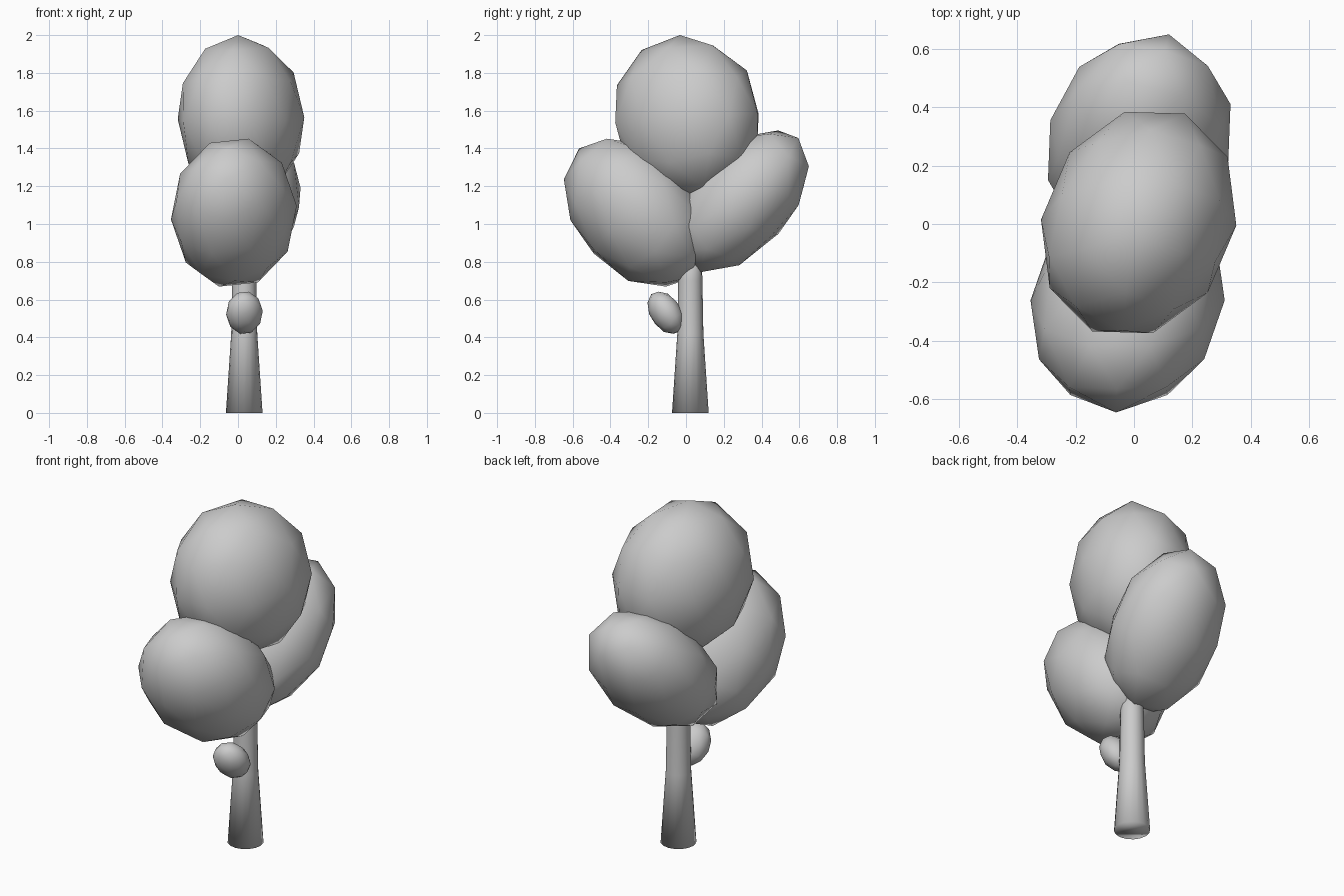
import bpy, bmesh, math
from mathutils import Matrix, Vector

cube = bpy.data.objects.get("Cube")
if cube:
    bpy.data.objects.remove(cube, do_unlink=True)

grey = bpy.data.materials.new("plain_grey")
grey.use_nodes = True
colour = (0.6, 0.6, 0.6, 1)
grey.diffuse_color = colour
grey.node_tree.nodes["Principled BSDF"].inputs["Base Color"].default_value = colour


def add_object(name, bm):
    """Turn the bmesh into a smooth-shaded object."""
    for f in bm.faces:
        f.smooth = True
    mesh = bpy.data.meshes.new(name)
    bm.to_mesh(mesh)
    bm.free()
    mesh.materials.append(grey)
    obj = bpy.data.objects.new(name, mesh)
    bpy.context.collection.objects.link(obj)


def blob(name, centre, side, up, pole, turn):
    """Low-poly ball stretched along three half-axes."""
    bm = bmesh.new()
    bmesh.ops.create_icosphere(bm, subdivisions=2, radius=1)
    stretch = Matrix((side, up, pole)).transposed()
    spin = Matrix.Rotation(math.radians(turn), 3, 'Z')
    for v in bm.verts:
        v.co = Vector(centre) + stretch @ spin @ v.co
    add_object(name, bm)


# Three foliage crowns: upright top, one leaning forward, one leaning back
blob("top_crown", (0.016, 0.005, 1.56),
     (0.335, -0.01, 0.005), (0.058, 0.396, 0.025), (-0.015, -0.037, 0.44), -18)
blob("front_crown", (-0.022, -0.262, 1.06),
     (0.333, 0, 0.036), (-0.026, -0.165, 0.4), (-0.03, -0.35, -0.04), 18)
blob("back_crown", (0.018, 0.281, 1.12),
     (-0.305, 0.075, 0.03), (0.055, 0.193, 0.385), (0.086, 0.315, -0.02), 18)

# Small leaf cluster on the front of the trunk
blob("small_leaf_cluster", (0.034, -0.107, 0.53),
     (0.097, 0, 0.01), (-0.007, -0.042, 0.114), (-0.008, -0.088, -0.008), 18)

# Trunk: flared at the foot, nearly straight above
bm = bmesh.new()
sides = 16
rings = []
for z, r in [(0, 0.097), (0.42, 0.069), (0.7, 0.064), (0.9, 0.057)]:
    rings.append([bm.verts.new((0.033 + r * math.cos(a), 0.023 + r * math.sin(a), z))
                  for a in (math.tau * i / sides for i in range(sides))])
for low, high in zip(rings, rings[1:]):
    for i in range(sides):
        j = (i + 1) % sides
        bm.faces.new((low[i], low[j], high[j], high[i]))
bm.faces.new(rings[0][::-1])
bm.faces.new(rings[-1])
add_object("trunk", bm)
